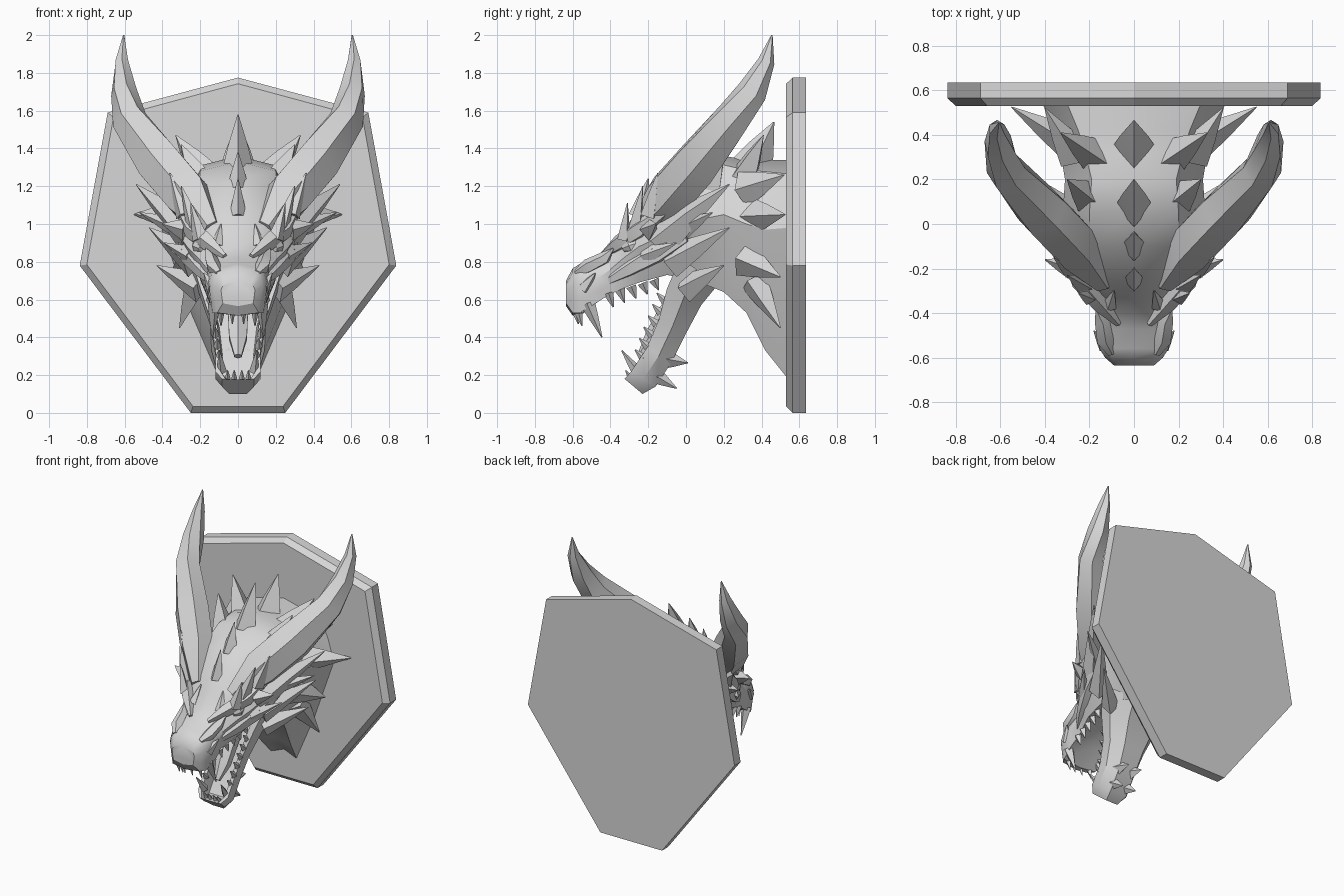
import bpy, bmesh, math
from mathutils import Vector

GREY = bpy.data.materials.new("stone_grey")
GREY.diffuse_color = (0.68, 0.68, 0.68, 1)


def finish(name, bm, angle=35):
    bmesh.ops.recalc_face_normals(bm, faces=bm.faces)
    me = bpy.data.meshes.new(name)
    bm.to_mesh(me)
    bm.free()
    me.materials.append(GREY)
    ob = bpy.data.objects.new(name, me)
    bpy.context.collection.objects.link(ob)
    bpy.ops.object.select_all(action='DESELECT')
    ob.select_set(True)
    bpy.context.view_layer.objects.active = ob
    if angle:
        bpy.ops.object.shade_smooth_by_angle(angle=math.radians(angle))
    return ob


def skin(bm, rings):
    """Bridge rings of equal length and cap both ends."""
    vs = [[bm.verts.new(p) for p in r] for r in rings]
    n = len(vs[0])
    for a, b in zip(vs, vs[1:]):
        for i in range(n):
            j = (i + 1) % n
            bm.faces.new((a[i], a[j], b[j], b[i]))
    bm.faces.new(vs[0][::-1])
    bm.faces.new(vs[-1])


def horn_rings(path, sides, flat):
    """Rings of a tapering tube; path holds (x, y, z, radius)."""
    pts = [Vector(p[:3]) for p in path]
    rings = []
    for i, p in enumerate(path):
        d = (pts[min(i + 1, len(pts) - 1)] - pts[max(i - 1, 0)]).normalized()
        s = d.cross(Vector((0, 0, 1)))
        s = s.normalized() if s.length > 0.05 else Vector((1, 0, 0))
        u = s.cross(d)
        rings.append([pts[i] + p[3] * (flat * math.cos(t) * s + math.sin(t) * u)
                      for t in (math.pi / 2 + 2 * math.pi * k / sides for k in range(sides))])
    return rings


def tubes(name, paths, sides=5, flat=1.0, mirror=True, angle=35):
    bm = bmesh.new()
    for path in paths:
        for sx in ((1, -1) if mirror else (1,)):
            skin(bm, horn_rings([(sx * x, y, z, r) for x, y, z, r in path], sides, flat))
    return finish(name, bm, angle)


def spike(base, tip, r, lift=0.0):
    """Three ring spike with a flared root, bowed upwards by lift."""
    b, t = Vector(base), Vector(tip)
    m = b.lerp(t, 0.45) + Vector((0, 0, lift))
    return [(*b, r), (*m, r * 0.62), (*t, 0.003)]


# Wall plaque: seven sided board with a chamfered front
half = [(0.25, 0), (0.838, 0.78), (0.69, 1.59)]
outline = half + [(0, 1.775)] + [(-x, z) for x, z in half[::-1]]
bm = bmesh.new()
inset = [(x * 0.955, 0.035 + z * 0.962) for x, z in outline]
skin(bm, [[(x, y, z) for x, z in o] for o, y in ((inset, 0.53), (outline, 0.565), (outline, 0.635))])
finish("wall_plaque", bm, 0)

# Head and neck: y, top z, top half width, side z, side half width, bottom z, bottom half width
body = [(-0.635, 0.70, 0.07, 0.65, 0.09, 0.58, 0.08), (-0.60, 0.765, 0.10, 0.67, 0.13, 0.53, 0.11),
        (-0.56, 0.79, 0.12, 0.69, 0.155, 0.53, 0.135),
        (-0.47, 0.825, 0.12, 0.71, 0.165, 0.585, 0.15), (-0.40, 0.88, 0.09, 0.76, 0.16, 0.63, 0.145),
        (-0.33, 0.97, 0.11, 0.82, 0.21, 0.66, 0.165), (-0.25, 1.08, 0.16, 0.88, 0.27, 0.69, 0.19),
        (-0.10, 1.24, 0.20, 0.95, 0.32, 0.73, 0.20), (0.05, 1.33, 0.20, 1.02, 0.32, 0.70, 0.19),
        (0.20, 1.36, 0.19, 1.05, 0.31, 0.64, 0.16), (0.32, 1.34, 0.22, 1.00, 0.33, 0.53, 0.15),
        (0.42, 1.34, 0.25, 0.97, 0.36, 0.33, 0.14), (0.54, 1.34, 0.30, 0.98, 0.41, 0.18, 0.10)]
rings = []
for y, zt, wt, zm, wm, zb, wb in body:
    right = [(wt, zt - 0.25 * wt), (wt * 0.4 + wm * 0.59, zt * 0.45 + zm * 0.55), (wm, zm),
             (wb * 0.5 + wm * 0.5, zb * 0.55 + zm * 0.45), (wb, zb)]
    palate = zb + (0.04 if y > -0.5 else -0.015)
    ring = [(0, zt)] + right + [(0, palate)] + [(-x, z) for x, z in right[::-1]]
    rings.append([(x, y, z) for x, z in ring])
bm = bmesh.new()
skin(bm, rings)
finish("head_and_neck", bm, 32)

# Lower jaw: trough shaped loft; rim y z, underside y z, half width
jaw = [(-0.03, 0.82, 0.17, 0.68, 0.25), (-0.10, 0.66, 0.08, 0.57, 0.20), (-0.145, 0.49, 0.0, 0.42, 0.145),
       (-0.21, 0.34, -0.075, 0.27, 0.12), (-0.29, 0.22, -0.16, 0.14, 0.12), (-0.325, 0.18, -0.23, 0.10, 0.085)]
rings = []
for i, (fy, fz, by, bz, w) in enumerate(jaw):
    k = 0.45 if i < 5 else 0.95
    my, mz = by + (fy - by) * k, bz + (fz - bz) * k
    right = [(w * 0.68, my, mz), (w * 0.78, fy, fz), (w, fy, fz),
             (w, by * 0.5 + fy * 0.5, bz * 0.5 + fz * 0.5), (w * 0.55, by, bz)]
    rings.append(right + [(-x, y, z) for x, y, z in right[::-1]])
bm = bmesh.new()
skin(bm, rings)
finish("lower_jaw", bm, 35)

# Tongue
tubes("tongue", [[(0, 0.0, 0.66, 0.05), (0, -0.1, 0.52, 0.055), (0, -0.17, 0.4, 0.05), (0, -0.24, 0.30, 0.02)]],
      6, 1.1, False)

# Main swept horns
tubes("main_horns", [[(0.14, -0.26, 0.97, 0.06), (0.26, -0.10, 1.14, 0.14), (0.415, 0.06, 1.32, 0.14),
                      (0.575, 0.24, 1.55, 0.105), (0.605, 0.35, 1.70, 0.082), (0.615, 0.425, 1.86, 0.045),
                      (0.605, 0.455, 2.0, 0.004)]], 6, 0.85)

# Brow ridges, eyes and nose ridges
tubes("brow_ridges", [[(0.07, -0.45, 0.83, 0.015), (0.15, -0.36, 0.895, 0.045), (0.24, -0.25, 0.97, 0.055),
                       (0.31, -0.10, 1.08, 0.03)],
                      spike((0.11, -0.36, 0.88), (0.09, -0.30, 1.0), 0.04)], 5, 0.9)
tubes("eyes", [[(0.19, -0.33, 0.87, 0.02), (0.205, -0.29, 0.885, 0.04), (0.22, -0.25, 0.90, 0.02)]], 8)
tubes("nose_ridges", [[(0.10, -0.58, 0.74, 0.02), (0.13, -0.52, 0.775, 0.04), (0.145, -0.43, 0.82, 0.035),
                       (0.17, -0.385, 0.87, 0.004)],
                      spike((0.13, -0.54, 0.66), (0.18, -0.48, 0.74), 0.04)], 5)
# Cheek ridges below the eyes
tubes("cheek_ridges", [[(0.13, -0.43, 0.69, 0.02), (0.20, -0.31, 0.76, 0.045), (0.27, -0.16, 0.85, 0.065),
                        (0.32, 0.0, 0.93, 0.03)]], 5, 0.6)

# Crest of spikes along the spine
tubes("spine_spikes", [spike((0, 0.34, 1.28), (0, 0.465, 1.54), 0.12), spike((0, 0.08, 1.28), (0, 0.20, 1.58), 0.10),
                       spike((0, -0.10, 1.18), (0, -0.04, 1.38), 0.07),
                       spike((0, -0.25, 1.04), (0, -0.20, 1.24), 0.055)], 4, 0.85, False, 25)
# Paired spikes on the neck collar
tubes("collar_spikes", [spike((0.18, 0.31, 1.25), (0.33, 0.41, 1.47), 0.10),
                        spike((0.20, 0.12, 1.20), (0.30, 0.20, 1.42), 0.10),
                        spike((0.26, 0.30, 1.18), (0.40, 0.52, 1.26), 0.10),
                        spike((0.27, 0.35, 1.04), (0.55, 0.525, 1.05), 0.10),
                        spike((0.25, 0.30, 0.82), (0.36, 0.50, 0.72), 0.10),
                        spike((0.22, 0.36, 0.70), (0.31, 0.50, 0.45), 0.085)], 4, 0.8, True, 25)
# Cheek spikes sweeping back
tubes("cheek_spikes", [spike((0.24, -0.14, 0.91), (0.54, 0.23, 1.21), 0.11, 0.01),
                       spike((0.24, -0.08, 0.80), (0.47, 0.23, 0.98), 0.09),
                       spike((0.20, 0.0, 0.66), (0.43, 0.20, 0.78), 0.08),
                       spike((0.25, -0.22, 0.83), (0.39, -0.05, 0.90), 0.05),
                       spike((0.32, 0.0, 0.98), (0.52, 0.14, 1.06), 0.055)], 4, 0.7, True, 25)
# Small spikes at the outer horn roots
tubes("brow_spikes", [spike((0.28, -0.20, 1.05), (0.36, -0.15, 1.27), 0.06),
                      spike((0.23, -0.27, 0.98), (0.30, -0.23, 1.2), 0.05),
                      spike((0.20, -0.33, 0.92), (0.25, -0.31, 1.11), 0.045),
                      spike((0.28, -0.20, 0.97), (0.40, -0.16, 1.0), 0.06)], 4, 0.8, True, 25)
# Chin spikes
tubes("chin_spikes", [spike((0.05, -0.13, 0.29), (0.055, 0.01, 0.265), 0.06),
                      spike((0.05, -0.18, 0.21), (0.055, -0.05, 0.13), 0.05)], 4, 0.8, True, 25)

# Teeth: large fangs, then even rows along both jaws
fangs = [spike((0.125, -0.52, 0.58), (0.135, -0.445, 0.40), 0.04),
         spike((0.09, -0.575, 0.55), (0.09, -0.55, 0.46), 0.025),
         spike((0.03, -0.59, 0.55), (0.03, -0.57, 0.47), 0.02),
         spike((0.085, -0.26, 0.22), (0.10, -0.34, 0.33), 0.03)]
for i in range(5):
    t = i / 4
    x, y, z = 0.14 + 0.035 * t, -0.41 + 0.24 * t, 0.635 + 0.07 * t
    fangs.append(spike((x, y, z), (x, y + 0.025, z - 0.075 + 0.02 * t), 0.028))
for i in range(6):
    t = i / 5
    x, y, z = 0.10 + 0.05 * t, -0.225 + 0.115 * t, 0.29 + 0.30 * t
    fangs.append(spike((x, y, z), (x, y - 0.045, z + 0.045), 0.024))
for x in (0.02, 0.055):
    fangs.append(spike((x, -0.29, 0.18), (x, -0.32, 0.225), 0.018))
tubes("teeth", fangs, 4, 0.9, True, 25)
